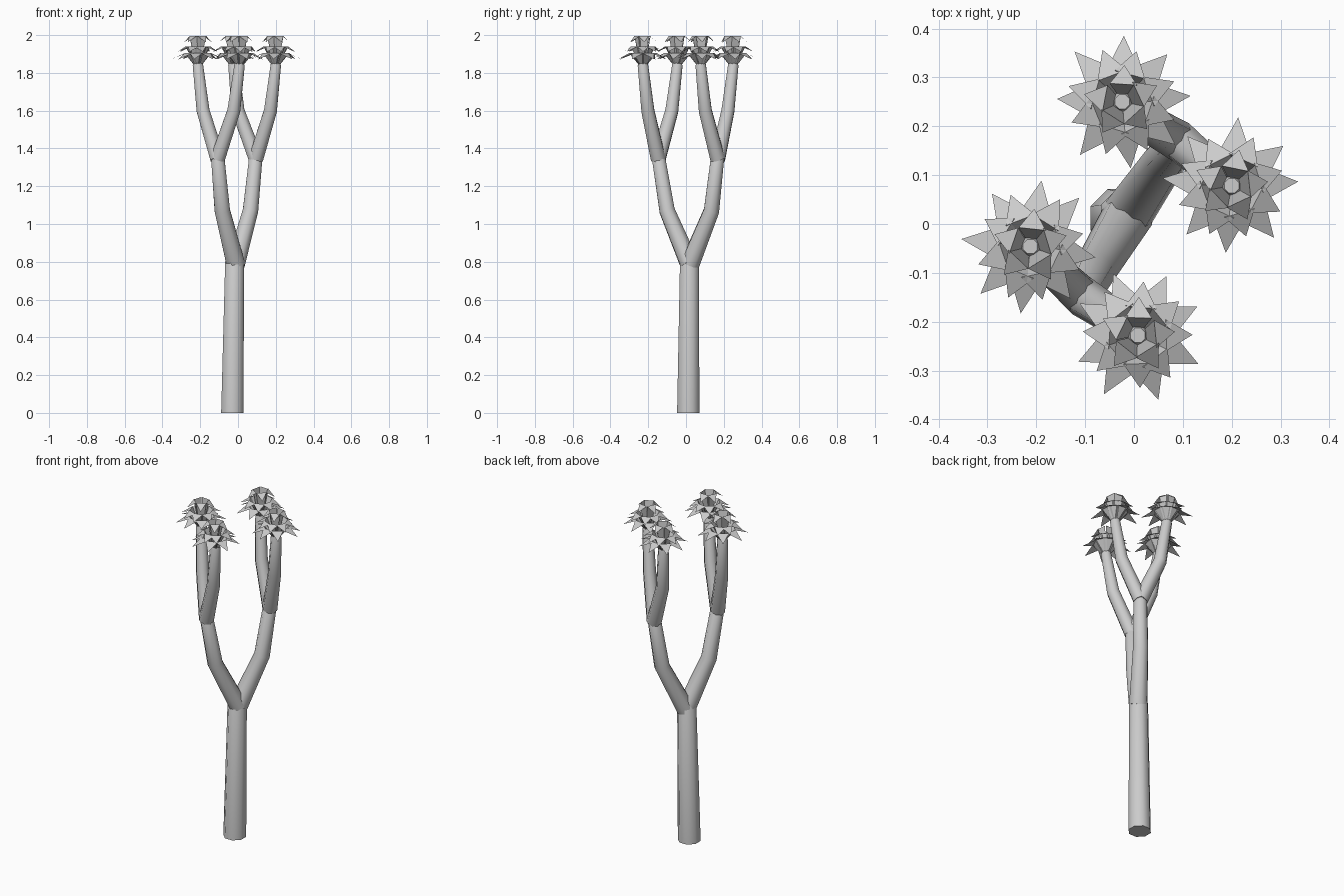
import bpy, bmesh, math, random
from mathutils import Vector

if "Cube" in bpy.data.objects:
    bpy.data.objects.remove(bpy.data.objects["Cube"])

random.seed(4)
SIDES = 8


def finish(name, bm, smooth):
    bmesh.ops.recalc_face_normals(bm, faces=bm.faces) if smooth else None
    me = bpy.data.meshes.new(name)
    bm.to_mesh(me)
    bm.free()
    ob = bpy.data.objects.new(name, me)
    bpy.context.collection.objects.link(ob)
    for p in me.polygons:
        p.use_smooth = False
    if smooth:
        bpy.ops.object.select_all(action='DESELECT')
        ob.select_set(True)
        bpy.context.view_layer.objects.active = ob
        bpy.ops.object.shade_smooth_by_angle(angle=math.radians(50))
    return ob


def tube(name, path):
    """Capped tube through (x, y, z, radius) stations."""
    bm = bmesh.new()
    pts = [Vector(p[:3]) for p in path]
    rings = []
    for i, p in enumerate(pts):
        d = (pts[min(i + 1, len(pts) - 1)] - pts[max(i - 1, 0)]).normalized()
        if path[i][2] == 0:
            d = Vector((0, 0, 1))          # flat foot on the ground
        u = Vector((0, 1, 0)).cross(d).normalized()
        v = d.cross(u)
        ring = []
        for k in range(SIDES):
            a = 2 * math.pi * (k + 0.5) / SIDES
            ring.append(bm.verts.new(p + path[i][3] * (u * math.cos(a) + v * math.sin(a))))
        rings.append(ring)
    for a, b in zip(rings, rings[1:]):
        for k in range(SIDES):
            j = (k + 1) % SIDES
            bm.faces.new((a[k], a[j], b[j], b[k]))
    bm.faces.new(rings[0][::-1])
    bm.faces.new(rings[-1])
    return finish(name, bm, True)


# leaf rings: count, shoulder radius/z, half width, tip radius/z
LEAF_RINGS = [
    (8, 0.065, 1.905, 0.034, 0.143, 1.872),
    (8, 0.058, 1.940, 0.032, 0.115, 1.912),
    (5, 0.036, 1.996, 0.028, 0.080, 1.962),
]


def rosette(name, x, y):
    bm = bmesh.new()
    turn = random.uniform(0, math.tau)
    for level, (n, rs, zs, hw, rt, zt) in enumerate(LEAF_RINGS):
        for i in range(n):
            a = turn + math.tau * (i + 0.5 * level) / n + random.uniform(-0.1, 0.1)
            c, s = math.cos(a), math.sin(a)
            rt2 = rt * random.uniform(0.93, 1.0)

            def v(r, w, z):
                return bm.verts.new((x + r * c - w * s, y + r * s + w * c, z))
            zb = 1.84 + 0.012 * level
            b0, b1 = v(0.016, -0.012, zb), v(0.016, 0.012, zb)
            m0, m1 = v(rs, -hw, zs), v(rs, hw, zs)
            tip = v(rt2, 0, zt)
            bm.faces.new((b0, m0, m1, b1))
            bm.faces.new((m0, tip, m1))
    return finish(name, bm, False)


# trunk
tube("trunk", [(-0.03, 0.012, 0, 0.064), (-0.018, 0.018, 0.80, 0.054),
               (-0.01, 0.02, 0.85, 0.03)])

# each limb: fork base, bend, end; then its two twigs as (bend x, y), (end x, y)
LIMBS = [
    ("left", (-0.012, 0.018), (-0.083, -0.10), (-0.108, -0.147),
     [((-0.185, -0.075), (-0.212, -0.046)), ((-0.022, -0.202), (0.008, -0.228))]),
    ("right", (-0.012, 0.022), (0.066, 0.135), (0.095, 0.168),
     [((0.172, 0.102), (0.200, 0.078)), ((0.000, 0.222), (-0.024, 0.250))]),
]
for side, base, bend, end, twigs in LIMBS:
    tube(side + "_limb", [(*base, 0.79, 0.053), (*bend, 1.07, 0.044),
                          (*end, 1.36, 0.038), (*end, 1.39, 0.02)])
    for n, (tb, te) in enumerate(twigs, 1):
        tube(f"{side}_twig_{n}", [(*end, 1.345, 0.042), (*tb, 1.60, 0.037),
                                  (*te, 1.84, 0.030), (*te, 1.875, 0.016)])
        rosette(f"{side}_leaves_{n}", *te)
